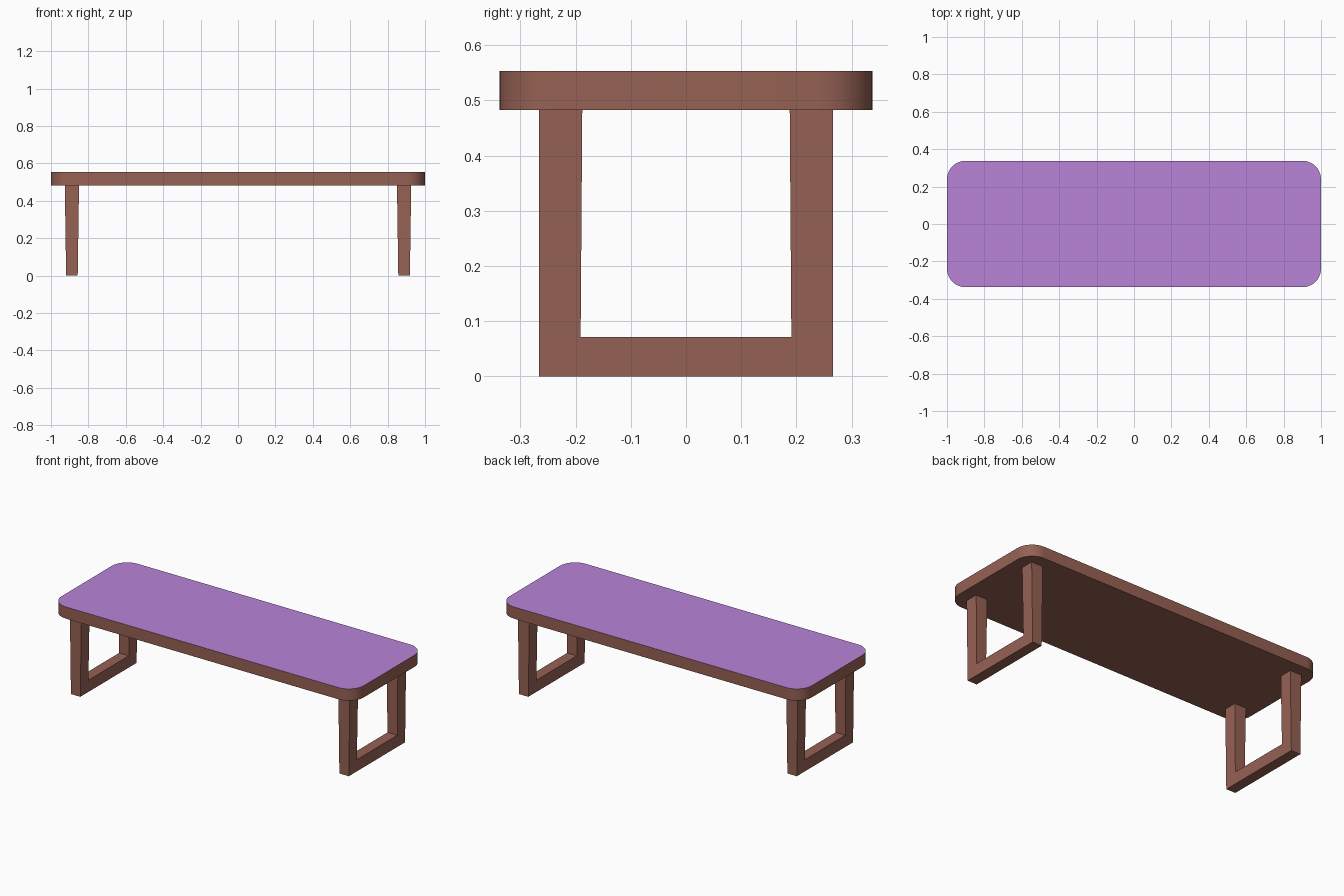
import bpy, bmesh, math

if "Cube" in bpy.data.objects:
    bpy.data.objects.remove(bpy.data.objects["Cube"])


def material(name, srgb):
    m = bpy.data.materials.new(name)
    lin = [((c / 255 + 0.055) / 1.055) ** 2.4 for c in srgb]
    m.diffuse_color = (*lin, 1)
    m.use_nodes = True
    m.node_tree.nodes["Principled BSDF"].inputs["Base Color"].default_value = m.diffuse_color
    return m


brown = material("brown wood", (150, 97, 84))
purple = material("purple surface", (184, 131, 216))


def prism(name, rings, mats):
    """Closed solid between two matching outlines (first ring, second ring)."""
    bm = bmesh.new()
    a, b = [[bm.verts.new(p) for p in ring] for ring in rings]
    n = len(a)
    bm.faces.new(a)
    bm.faces.new(b)
    for i in range(n):
        j = (i + 1) % n
        bm.faces.new((a[i], a[j], b[j], b[i]))
    bmesh.ops.recalc_face_normals(bm, faces=bm.faces)
    me = bpy.data.meshes.new(name)
    for m in mats:
        me.materials.append(m)
    # upward faces take the last material
    for f in bm.faces:
        f.material_index = len(mats) - 1 if f.normal.z > 0.9 else 0
    bm.to_mesh(me)
    bm.free()
    ob = bpy.data.objects.new(name, me)
    bpy.context.collection.objects.link(ob)
    return ob


# Table top: rounded slab, purple upper face
HX, HY, R, SEG = 1.0, 0.338, 0.1, 10
Z0, Z1 = 0.483, 0.553
outline = []
for k, (sx, sy) in enumerate([(1, 1), (-1, 1), (-1, -1), (1, -1)]):
    for i in range(SEG + 1):
        t = math.pi / 2 * (k + i / SEG)
        outline.append((sx * (HX - R) + R * math.cos(t),
                        sy * (HY - R) + R * math.sin(t)))
top = prism("table_top", [[(x, y, z) for x, y in outline] for z in (Z0, Z1)],
            [brown, purple])
bpy.context.view_layer.objects.active = top
top.select_set(True)
bpy.ops.object.shade_smooth_by_angle(angle=math.radians(30))

# Leg frames: U profile, slightly thinner toward the floor
half = [(0.266, Z0), (0.266, 0), (-0.266, 0), (-0.266, Z0),
        (-0.188, Z0), (-0.191, 0.071), (0.191, 0.071), (0.188, Z0)]
for side, name in ((-1, "left_leg_frame"), (1, "right_leg_frame")):
    rings = [[(side * 0.888 + s * (0.031 + 0.007 * z / Z0), y, z) for y, z in half]
             for s in (-1, 1)]
    prism(name, rings, [brown])
